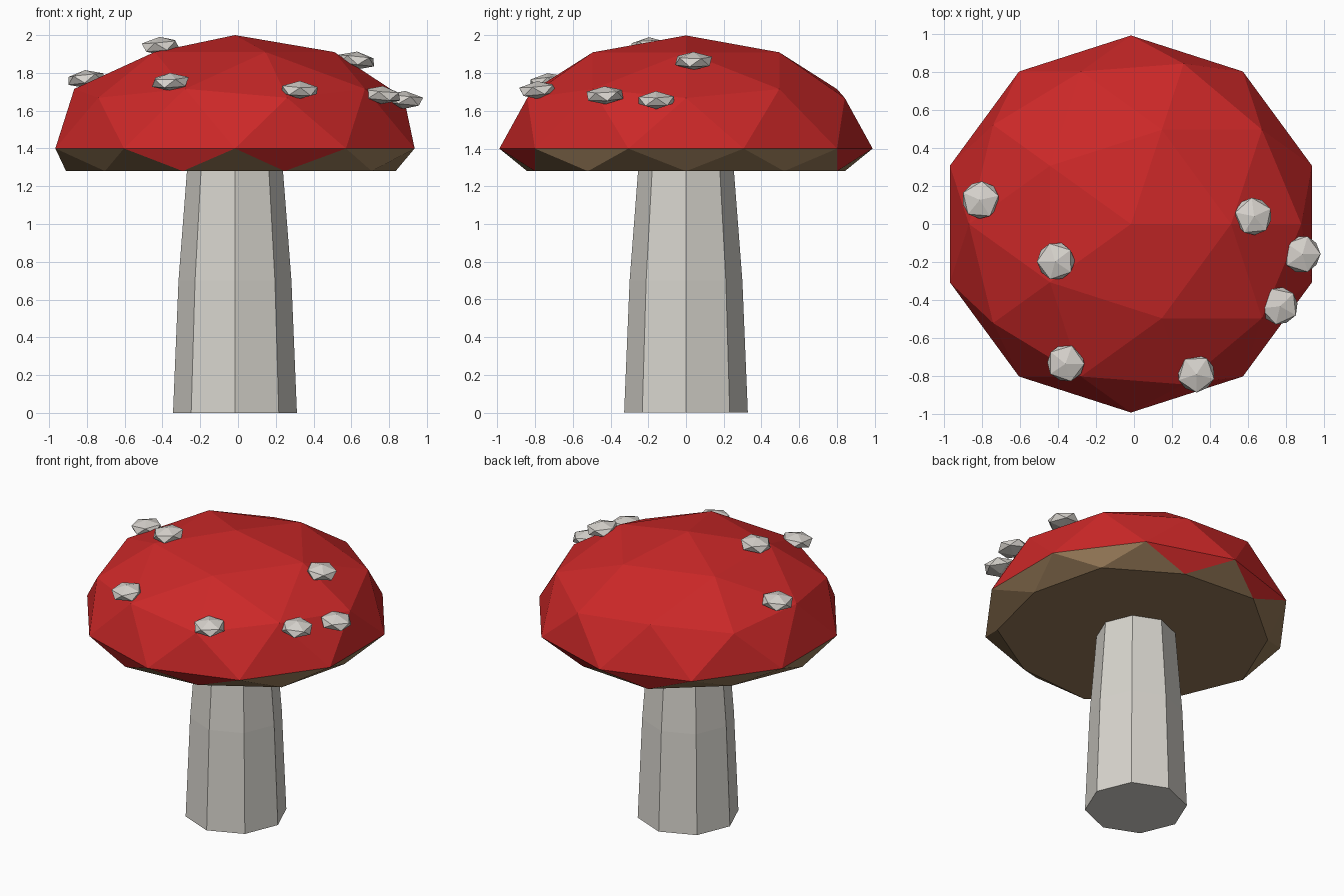
import bpy, bmesh, math, random
from mathutils import Matrix, Vector

if "Cube" in bpy.data.objects:
    bpy.data.objects.remove(bpy.data.objects["Cube"])

random.seed(4)
CX = -0.016  # shared axis of stem and cap


def material(name, rgb):
    m = bpy.data.materials.new(name)
    m.diffuse_color = (*rgb, 1.0)
    m.use_nodes = True
    m.node_tree.nodes["Principled BSDF"].inputs["Base Color"].default_value = m.diffuse_color
    return m


red = material("cap_red", (0.60, 0.021, 0.021))
brown = material("underside_brown", (0.30, 0.19, 0.095))
stem_grey = material("stem_offwhite", (0.68, 0.66, 0.61))
spot_grey = material("spot_offwhite", (0.68, 0.65, 0.61))


def finish(name, bm, mats, location):
    bmesh.ops.recalc_face_normals(bm, faces=bm.faces)
    mesh = bpy.data.meshes.new(name)
    bm.to_mesh(mesh)
    bm.free()
    for m in mats:
        mesh.materials.append(m)
    obj = bpy.data.objects.new(name, mesh)
    obj.location = location
    bpy.context.collection.objects.link(obj)
    return obj


# Stem: tapered octagon
bm = bmesh.new()
rings = []
for z, r in ((0.0, 0.328), (0.7, 0.299), (1.4, 0.245)):
    rings.append([bm.verts.new((r * math.cos(i * math.pi / 4),
                                r * math.sin(i * math.pi / 4), z)) for i in range(8)])
for lo, hi in zip(rings, rings[1:]):
    for i in range(8):
        j = (i + 1) % 8
        bm.faces.new((lo[i], lo[j], hi[j], hi[i]))
bm.faces.new(rings[0][::-1])
bm.faces.new(rings[-1])
finish("stem", bm, [stem_grey], (CX, 0, 0))

# Cap: icosphere with its lower half flattened
bm = bmesh.new()
bmesh.ops.create_icosphere(bm, subdivisions=2, radius=1.0)
for v in bm.verts:
    v.co.z = max(v.co.z, -0.2)
for f in bm.faces:
    c = f.calc_center_median()
    # brown below the rim, except one red tooth at the front and one at the back
    tooth = c.z > -0.1 and abs(c.y) > 0.8
    f.material_index = 1 if c.z < -0.01 and not tooth else 0
for v in bm.verts:
    v.co = Vector((v.co.x * 1.0, v.co.y * 0.99, v.co.z * 0.6))
finish("cap", bm, [red, brown], (CX, 0, 1.4))

# Spots: squashed icosahedra resting on the cap
spots = [(-0.805, 0.126, 1.767), (-0.41, -0.195, 1.943), (-0.358, -0.73, 1.752),
         (0.326, -0.785, 1.71), (0.626, 0.04, 1.865), (0.88, -0.158, 1.657),
         (0.763, -0.43, 1.683)]
for n, (x, y, z) in enumerate(spots, 1):
    bm = bmesh.new()
    bmesh.ops.create_icosphere(bm, subdivisions=1, radius=1.0)
    axis = Vector((-y, x, 0)).normalized()
    bm.transform(Matrix.Rotation(0.1, 4, axis)
                 @ Matrix.Diagonal((0.11, 0.11, 0.048, 1))
                 @ Matrix.Rotation(random.uniform(0, math.tau), 4, 'Z'))
    finish(f"spot_{n}", bm, [spot_grey], (x, y, z))
